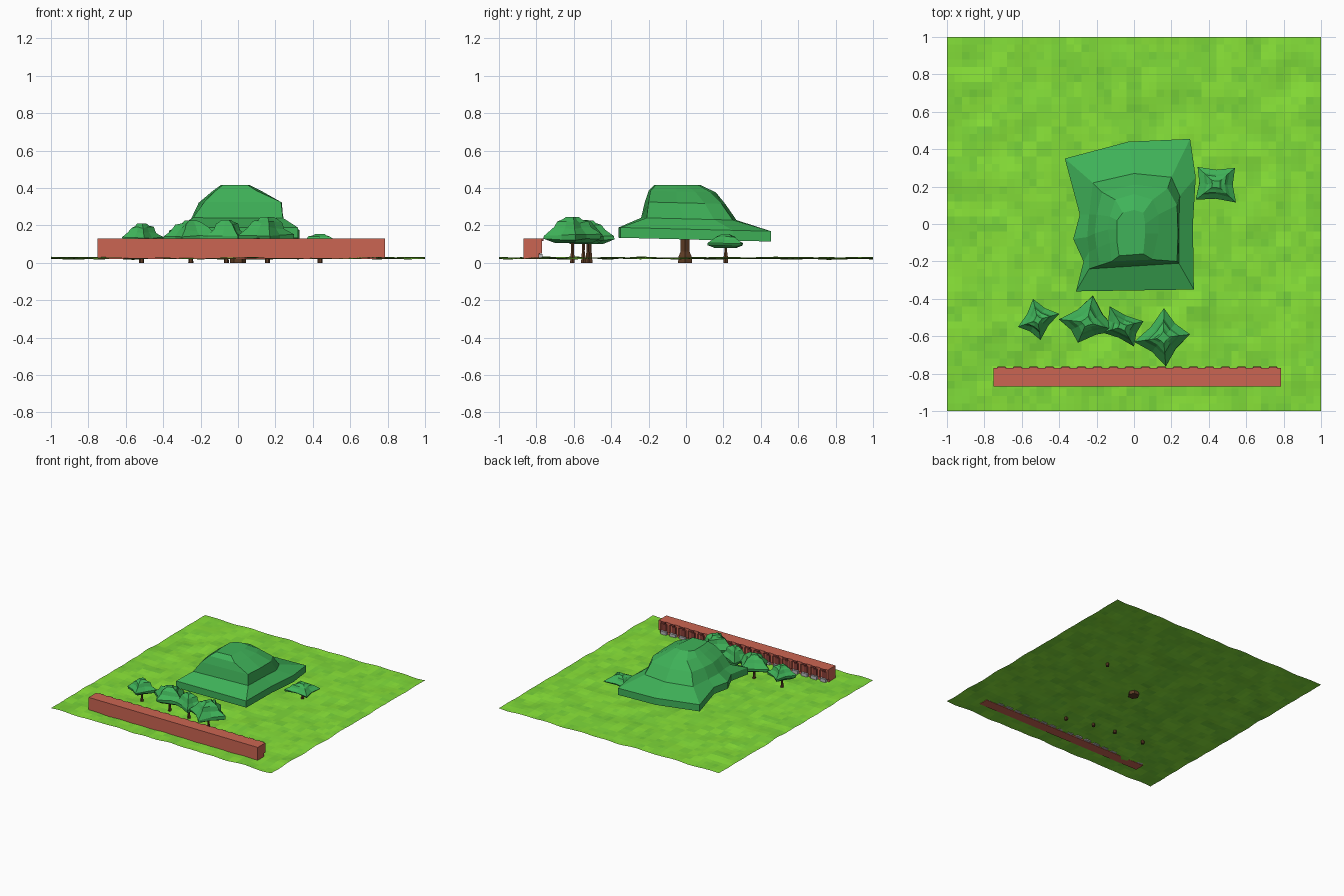
import bpy, bmesh, math, random
from mathutils import Vector, noise

if "Cube" in bpy.data.objects:
    bpy.data.objects.remove(bpy.data.objects["Cube"])

random.seed(4)


def material(name, rgb):
    m = bpy.data.materials.new(name)
    m.diffuse_color = (*rgb, 1)
    m.use_nodes = True
    m.node_tree.nodes["Principled BSDF"].inputs["Base Color"].default_value = m.diffuse_color
    return m


LEAF = material("leaf_green", (0.05, 0.45, 0.10))
BARK = material("bark_brown", (0.11, 0.045, 0.018))
BRICK = material("brick_red", (0.60, 0.13, 0.085))
DOOR = material("dark_brick", (0.25, 0.05, 0.04))
STEP = material("step_grey", (0.5, 0.5, 0.52))
GRASS = [material(f"grass_{i}", (0.18 + 0.025 * i, 0.64 + 0.05 * i, 0.04)) for i in range(4)]


def finish(name, bm, mats):
    mesh = bpy.data.meshes.new(name)
    bm.to_mesh(mesh)
    bm.free()
    for m in mats:
        mesh.materials.append(m)
    ob = bpy.data.objects.new(name, mesh)
    bpy.context.collection.objects.link(ob)
    return ob


def loft(name, rings, mat):
    """Skin a stack of equal-length rings, capped at both ends."""
    bm = bmesh.new()
    rows = [[bm.verts.new(p) for p in ring] for ring in rings]
    n = len(rows[0])
    for a, b in zip(rows, rows[1:]):
        for i in range(n):
            j = (i + 1) % n
            bm.faces.new((a[i], a[j], b[j], b[i]))
    bm.faces.new(rows[0][::-1])
    bm.faces.new(rows[-1])
    bmesh.ops.triangulate(bm, faces=[f for f in bm.faces if len(f.verts) > 4])
    bmesh.ops.recalc_face_normals(bm, faces=bm.faces)
    return finish(name, bm, [mat])


def boxes(name, spans, mat):
    """One object made of axis-aligned boxes given as (x0,x1,y0,y1,z0,z1)."""
    bm = bmesh.new()
    for x0, x1, y0, y1, z0, z1 in spans:
        vs = bmesh.ops.create_cube(bm, size=1)["verts"]
        for v in vs:
            v.co = Vector(((x0 + x1) / 2 + v.co.x * (x1 - x0),
                           (y0 + y1) / 2 + v.co.y * (y1 - y0),
                           (z0 + z1) / 2 + v.co.z * (z1 - z0)))
    return finish(name, bm, [mat])


def trunk(name, x, y, r, top):
    prof = [(1.35, 0), (1.25, 0.035), (0.85, 0.06), (0.9, top)]
    loft(name, [[(x + s * r * math.cos(a), y + s * r * math.sin(a), z)
                 for a in [k * math.tau / 6 for k in range(6)]] for s, z in prof], BARK)


# Uneven grass sheet with patches of slightly different green
bm = bmesh.new()
bmesh.ops.create_grid(bm, x_segments=50, y_segments=50, size=1)
for v in bm.verts:
    v.co.z = 0.025 + 0.011 * noise.noise(Vector((v.co.x * 6, v.co.y * 6, 3)))
patch = {}
for f in bm.faces:
    c = f.calc_center_median()
    key = (int((c.x + 1) / 0.08), int((c.y + 1) / 0.08))
    base = patch.setdefault(key, random.randint(1, 3))
    f.material_index = max(0, base - (random.random() < 0.2))
finish("grass_ground", bm, GRASS)

# Large tree: broad irregular crown with a vertical rim
rim = [(-.31, -.36), (.32, -.35), (.315, 0), (.33, .25), (.30, .455),
       (-.03, .44), (-.37, .35), (-.29, .05), (-.325, -.08), (-.27, -.2)]
low = [(-.24, -.24), (.24, -.21), (.24, 0), (.245, .15), (.2, .25),
       (0, .27), (-.22, .22), (-.24, .05), (-.25, -.07), (-.24, -.15)]
mid = [(-.18, -.22), (.23, -.2), (.235, -.05), (.23, .1), (.18, .19),
       (0, .21), (-.17, .17), (-.2, .05), (-.21, -.05), (-.2, -.13)]
high = [(-.12, -.2), (.10, -.19), (.13, -.05), (.13, .05), (.1, .13),
        (0, .16), (-.1, .13), (-.13, .04), (-.14, -.03), (-.13, -.1)]
peak = [(-.08, -.17), (.05, -.16), (.06, -.05), (.06, 0), (.05, .06),
        (0, .075), (-.06, .06), (-.09, .02), (-.09, -.03), (-.09, -.1)]
levels = [(rim, .125), (rim, .18), (low, .235), (mid, .32), (high, .38), (peak, .417)]
loft("large_crown", [[(x, y, z - (.025 * y if z < .4 else 0)) for x, y in ring]
                     for ring, z in levels], LEAF)
trunk("large_trunk", 0, -0.005, 0.032, 0.15)


# Small trees: four-pointed crowns with pulled-in sides
def small_tree(name, corners, z0, h):
    cs = [Vector(c) for c in corners]
    mid_pt = sum(cs, Vector((0, 0))) / 4
    outline = []
    for i, c in enumerate(cs):
        outline.append(c - mid_pt)
        outline.append(((c + cs[(i + 1) % 4]) / 2 - mid_pt) * 0.86)
    prof = [(.62, 0), (.97, .16), (1, .32), (.68, .58), (.54, .8), (.34, .9), (.22, 1)]
    rings = []
    for s, t in prof:
        ring = []
        for p in outline:
            k = s * (1 if t in (.32, 1) else random.uniform(.92, 1.06))
            dz = 0 if t in (0, 1) else random.uniform(-.05, .05) * h
            ring.append((mid_pt.x + p.x * k, mid_pt.y + p.y * k, z0 + t * h + dz))
        rings.append(ring)
    loft(name + "_crown", rings, LEAF)
    trunk(name + "_trunk", mid_pt.x, mid_pt.y, 0.010, z0 + 0.02)


small_tree("left_tree", [(-.62, -.55), (-.50, -.62), (-.40, -.48), (-.54, -.40)], .10, .11)
small_tree("middle_tree", [(-.40, -.51), (-.30, -.635), (-.09, -.57), (-.22, -.385)], .10, .125)
small_tree("inner_tree", [(-.17, -.58), (0, -.655), (.05, -.52), (-.13, -.44)], .10, .13)
small_tree("right_tree", [(0, -.63), (.17, -.76), (.30, -.59), (.16, -.45)], .105, .14)
small_tree("side_tree", [(.33, .13), (.545, .115), (.54, .30), (.34, .305)], .08, .075)

# Long brick row: solid front, bays with doors and steps on the rear
x0, x1, bays = -.75, .787, 18
w = (x1 - x0) / bays
boxes("brick_body", [(x0, x1, -.868, -.787, .02, .13)], BRICK)
boxes("brick_eave", [(x0, x1, -.787, -.77, .112, .13)], BRICK)
boxes("bay_pillars", [(x0 + i * w - (.018 if i == bays else 0 if i == 0 else .009),
                       x0 + i * w + (.018 if i == 0 else 0 if i == bays else .009),
                       -.787, -.77, .05, .112) for i in range(bays + 1)], BRICK)
boxes("bay_doors", [(x0 + (i + .3) * w, x0 + (i + .7) * w, -.787, -.781, .045, .10)
                    for i in range(bays)], DOOR)
boxes("bay_lintels", [(x0 + (i + .25) * w, x0 + (i + .75) * w, -.77, -.762, .116, .13)
                      for i in range(bays)], DOOR)
boxes("bay_steps", [(x0 + (i + .5) * w - .026, x0 + (i + .5) * w + .026, -.787, -.766, .022, .048)
                    for i in range(bays)], STEP)
